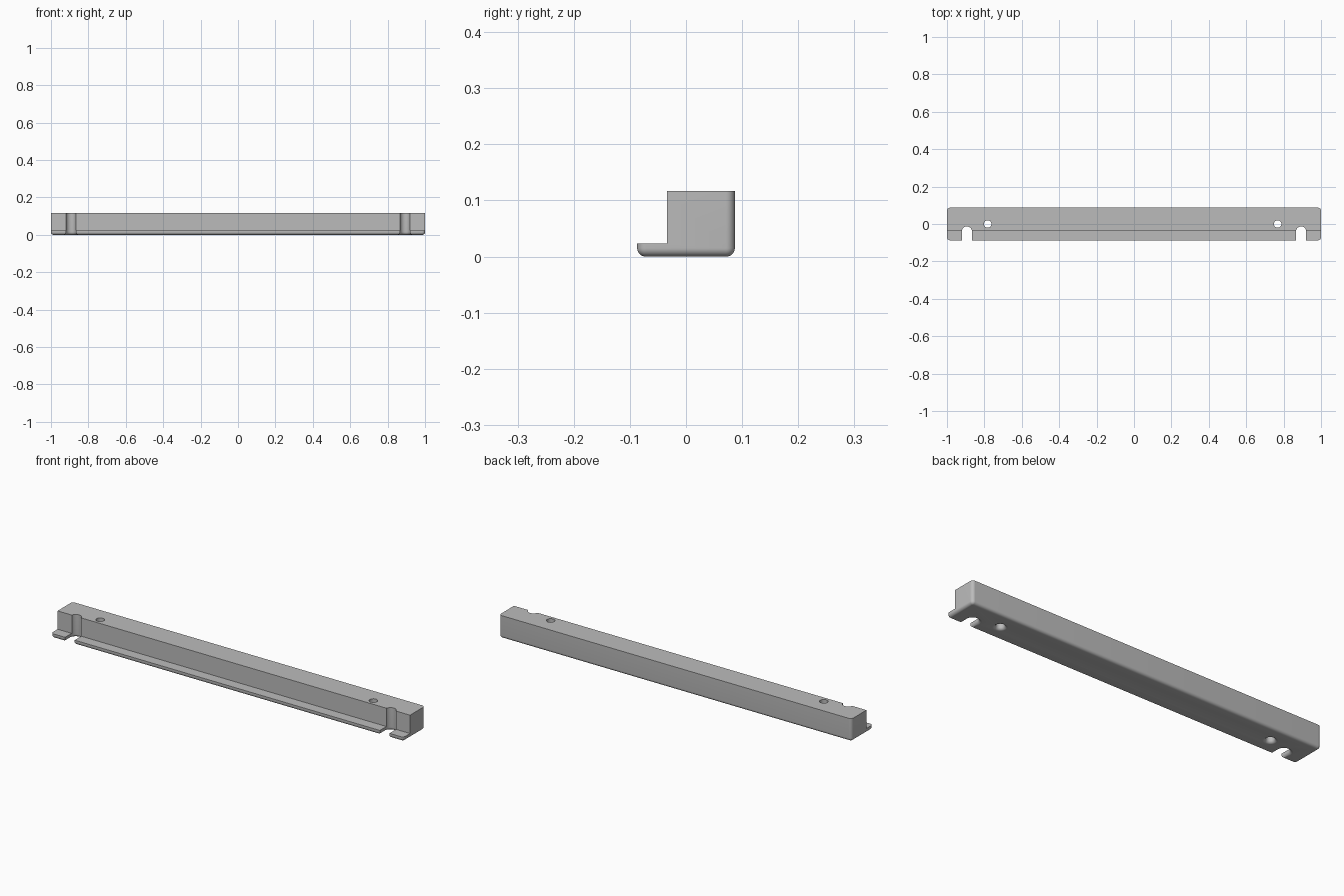
import bpy
import bmesh
from math import sin, cos, pi

cube = bpy.data.objects.get("Cube")
if cube:
    bpy.data.objects.remove(cube, do_unlink=True)

HALF_X, HALF_Y, HEIGHT = 1.0, 0.087, 0.117
WALL_Y, LEDGE_Z = -0.034, 0.023
FILLET, CORNER = 0.015, 0.016
SLOT_X, SLOT_Y, SLOT_R = 0.893, -0.04, 0.027
HOLE_XS, HOLE_R = (-0.782, 0.768), 0.02

grey = bpy.data.materials.new("plain grey")
grey.use_nodes = True
colour = (0.5, 0.5, 0.5, 1)
grey.diffuse_color = colour
grey.node_tree.nodes["Principled BSDF"].inputs["Base Color"].default_value = colour


def arc(x, y, r, start, end, steps):
    angles = [start + (end - start) * i / steps for i in range(steps + 1)]
    return [(x + r * cos(a), y + r * sin(a)) for a in angles]


def plan(d):
    """Half-symmetric plan outline, moved into the material by d."""
    r = SLOT_R + d
    front = -HALF_Y + d
    cx, cy = HALF_X - CORNER, HALF_Y - CORNER
    right = [(SLOT_X - r, front)]
    right += arc(SLOT_X, SLOT_Y, r, pi, 0, 20)
    right += [(SLOT_X + r, front)]
    right += arc(cx, -cy, CORNER - d, -pi / 2, 0, 8)
    right += arc(cx, cy, CORNER - d, 0, pi / 2, 8)
    return right + [(-x, y) for x, y in reversed(right)]


def loft(name, layers):
    """Skin a stack of (outline, z) layers and cap both ends."""
    bm = bmesh.new()
    rings = [[bm.verts.new((x, y, z)) for x, y in pts] for pts, z in layers]
    n = len(rings[0])
    for a, b in zip(rings, rings[1:]):
        for i in range(n):
            j = (i + 1) % n
            bm.faces.new((a[i], a[j], b[j], b[i]))
    bm.faces.new(rings[0])
    bm.faces.new(rings[-1])
    bmesh.ops.recalc_face_normals(bm, faces=bm.faces)
    mesh = bpy.data.meshes.new(name)
    bm.to_mesh(mesh)
    bm.free()
    mesh.materials.append(grey)
    obj = bpy.data.objects.new(name, mesh)
    bpy.context.collection.objects.link(obj)
    return obj


def cut(target, cutter):
    cutter.hide_render = True
    bpy.context.view_layer.objects.active = target
    mod = target.modifiers.new("cut", 'BOOLEAN')
    mod.operation = 'DIFFERENCE'
    mod.solver = 'EXACT'
    mod.object = cutter
    bpy.ops.object.modifier_apply(modifier=mod.name)
    bpy.data.objects.remove(cutter, do_unlink=True)


# Quarter-round steps as (inset, height), from the bottom up
STEPS = 8
rounding = [(FILLET * (1 - cos(t)), FILLET * (1 - sin(t)))
            for t in [pi / 2 * (1 - i / STEPS) for i in range(STEPS + 1)]]

# Slotted bar with a rounded underside
bar = loft("mounting_bar", [(plan(d), z) for d, z in rounding] + [(plan(0), HEIGHT)])

# Step that leaves the thin front ledge
step = [(-1.2, -0.2), (1.2, -0.2), (1.2, WALL_Y), (-1.2, WALL_Y)]
cut(bar, loft("ledge_cutter", [(step, LEDGE_Z), (step, HEIGHT + 0.1)]))

# Screw holes with a flared lower mouth
for x in HOLE_XS:
    sizes = [(FILLET, -0.02)] + rounding + [(0, HEIGHT + 0.05)]
    cut(bar, loft("hole_cutter",
                  [(arc(x, 0, HOLE_R + d, 0, 2 * pi, 32)[:-1], z) for d, z in sizes]))

bpy.ops.object.select_all(action='DESELECT')
bar.select_set(True)
bpy.context.view_layer.objects.active = bar
bpy.ops.object.shade_smooth_by_angle(angle=pi / 6)
